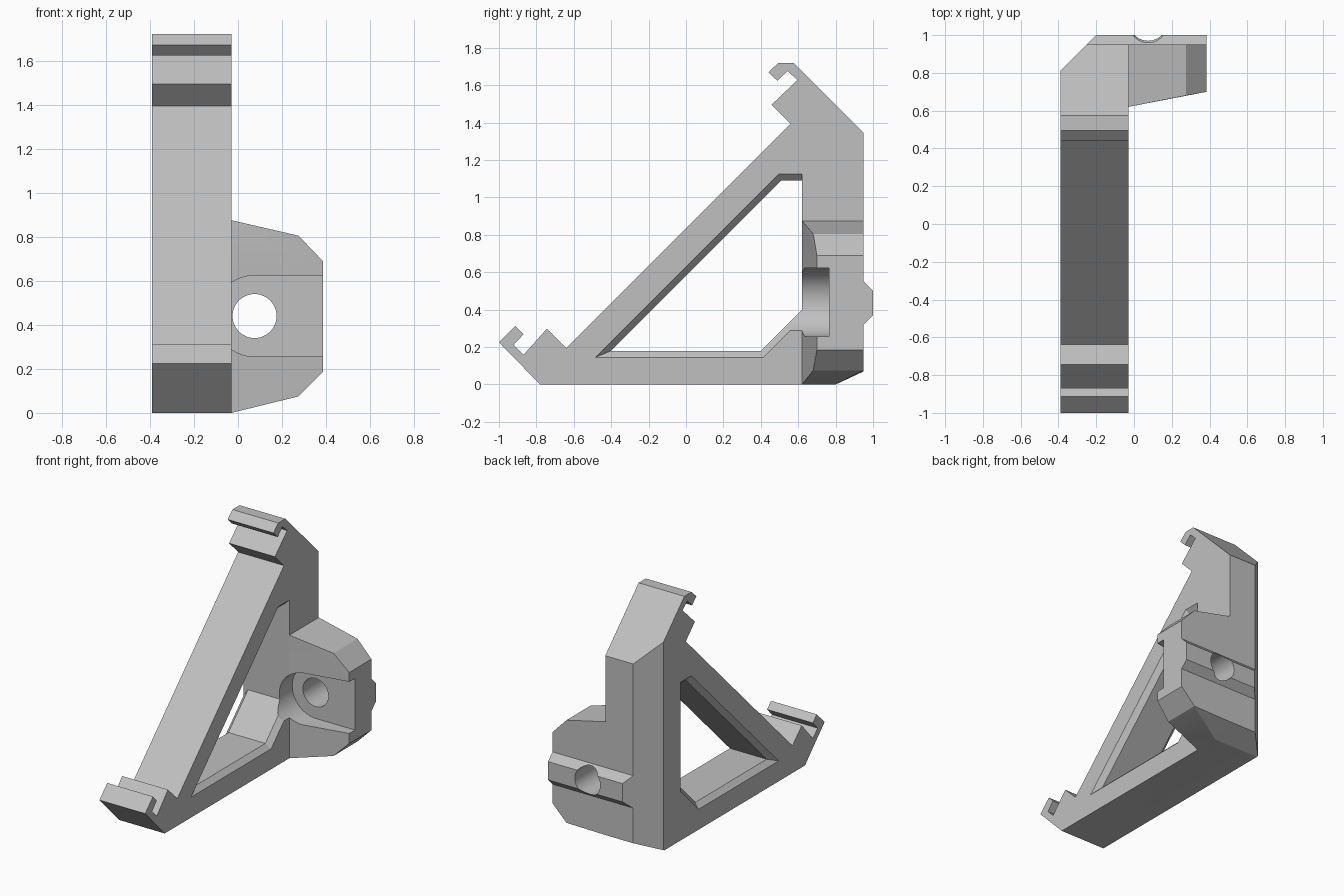
import bpy, bmesh, math

default = bpy.data.objects.get("Cube")
if default:
    bpy.data.objects.remove(default, do_unlink=True)

grey = bpy.data.materials.new("light grey plastic")
grey.use_nodes = True
colour = (0.53, 0.53, 0.53, 1)
grey.diffuse_color = colour
grey.node_tree.nodes["Principled BSDF"].inputs["Base Color"].default_value = colour


def make_object(name, bm):
    bmesh.ops.recalc_face_normals(bm, faces=bm.faces)
    mesh = bpy.data.meshes.new(name)
    bm.to_mesh(mesh)
    bm.free()
    mesh.materials.append(grey)
    obj = bpy.data.objects.new(name, mesh)
    bpy.context.collection.objects.link(obj)
    return obj


def loft(name, rings):
    """Closed solid through matching rings of 3D points."""
    bm = bmesh.new()
    loops = [[bm.verts.new(p) for p in ring] for ring in rings]
    for a, b in zip(loops, loops[1:]):
        for i in range(len(a)):
            j = (i + 1) % len(a)
            bm.faces.new((a[i], a[j], b[j], b[i]))
    bm.faces.new(loops[0])
    bm.faces.new(loops[-1])
    return make_object(name, bm)


def prism(name, profile, axis, start, end):
    """Extrude a 2D profile along x, y or z."""
    place = {"x": lambda a, b, t: (t, a, b),
             "y": lambda a, b, t: (a, t, b),
             "z": lambda a, b, t: (a, b, t)}[axis]
    return loft(name, [[place(a, b, t) for a, b in profile] for t in (start, end)])


def hull(name, points):
    bm = bmesh.new()
    for p in points:
        bm.verts.new(p)
    bmesh.ops.convex_hull(bm, input=bm.verts)
    return make_object(name, bm)


def combine(target, other, operation):
    other.hide_render = True
    mod = target.modifiers.new(operation.lower(), "BOOLEAN")
    mod.operation, mod.solver, mod.object = operation, "EXACT", other
    bpy.context.view_layer.objects.active = target
    bpy.ops.object.modifier_apply(modifier=mod.name)
    bpy.data.objects.remove(other, do_unlink=True)


LEFT, RIGHT = -0.03, -0.39
BACK, INNER = 0.95, 0.62

# Triangular frame with a clip at each end of the sloping rest
side_profile = [
    (-0.78, 0), (0.80, 0), (BACK, 0.07), (BACK, 1.345), (0.575, 1.72), (0.495, 1.72),
    (0.441, 1.67), (0.489, 1.623), (0.543, 1.676), (0.596, 1.628), (0.457, 1.495),
    (0.559, 1.393), (-0.639, 0.195), (-0.744, 0.298), (-0.869, 0.158),
    (-0.922, 0.211), (-0.869, 0.268), (-0.912, 0.313), (-1, 0.225)]
bracket = prism("bracket_frame", side_profile, "x", RIGHT, LEFT)

# Opening through the frame, chamfered at both ends
wide = [(-0.484, 0.145), (0.415, 0.145), (INNER, 0.35), (INNER, 1.125), (0.496, 1.125)]
narrow = [(-0.40, 0.18), (0.40, 0.18), (INNER, 0.40), (INNER, 1.09), (0.51, 1.09)]
sections = [(RIGHT - 0.05, wide), (RIGHT, wide), (RIGHT + 0.035, narrow),
            (LEFT - 0.035, narrow), (LEFT, wide), (LEFT + 0.05, wide)]
opening = loft("opening_cutter", [[(x, y, z) for y, z in ring] for x, ring in sections])
combine(bracket, opening, "DIFFERENCE")

# Tapered mounting block on the side
block_points = [(LEFT, INNER, 0), (LEFT, 0.80, 0), (LEFT, BACK, 0.07),
                (LEFT, INNER, 0.875), (LEFT, BACK, 0.875)]
for x, front, low, high in [(-0.1, 0.7, 0.1, 0.8), (0.275, 0.68, 0.075, 0.805),
                            (0.385, 0.70, 0.185, 0.69)]:
    back = 0.9 if x < LEFT else BACK
    block_points += [(x, y, z) for y in (front, back) for z in (low, high)]
combine(bracket, hull("mounting_block", block_points), "UNION")

# Locating ridge across the back
ridge = [(0.9, 0.32), (BACK, 0.32), (1, 0.37), (1, 0.50), (BACK, 0.55), (0.9, 0.55)]
combine(bracket, prism("back_ridge", ridge, "x", -0.3, 0.385), "UNION")

# Upright corner chamfer
corner = [(-0.5, 0.70), (-0.1, 1.1), (-0.5, 1.1)]
combine(bracket, prism("corner_cutter", corner, "z", -0.2, 2), "DIFFERENCE")

# Round-ended bolt recess, open towards the outer side
cx, cz = 0.075, 0.44
recess = [(0.5, cz - 0.184), (0.5, cz + 0.184)]
for i in range(33):
    a = math.pi * (0.5 + i / 32)
    recess.append((cx + 0.184 * math.cos(a), cz + 0.184 * math.sin(a)))
combine(bracket, prism("recess_cutter", recess, "y", 0.5, 0.765), "DIFFERENCE")

# Bolt hole
circle = [(cx + 0.1 * math.cos(math.tau * i / 48), cz + 0.1 * math.sin(math.tau * i / 48))
          for i in range(48)]
combine(bracket, prism("hole_cutter", circle, "y", 0.6, 1.1), "DIFFERENCE")

bpy.ops.object.select_all(action="DESELECT")
bracket.select_set(True)
bpy.context.view_layer.objects.active = bracket
bpy.ops.object.shade_smooth_by_angle(angle=math.radians(20))
